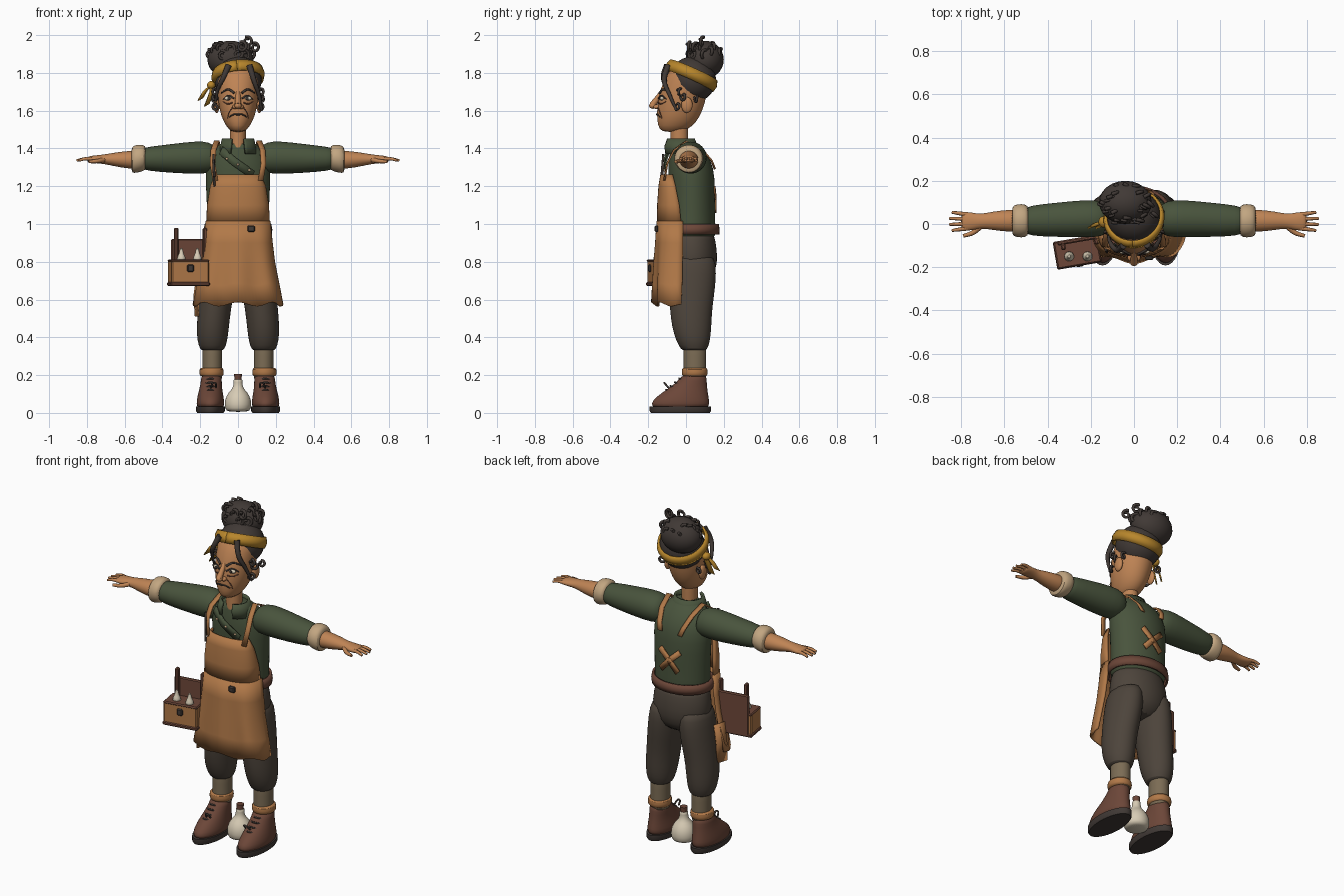
import bpy, bmesh, math, random
from mathutils import Matrix, Vector

random.seed(4)
if "Cube" in bpy.data.objects:
    bpy.data.objects.remove(bpy.data.objects["Cube"], do_unlink=True)


def material(name, *rgb):
    m = bpy.data.materials.new(name)
    m.use_nodes = True
    m.diffuse_color = (*rgb, 1)
    m.node_tree.nodes["Principled BSDF"].inputs["Base Color"].default_value = (*rgb, 1)
    return m


skin = material("skin", .52, .23, .09)
leather = material("tan leather", .44, .19, .065)
green = material("green cloth", .066, .088, .046)
trousers = material("brown cloth", .074, .058, .044)
hair = material("dark hair", .052, .041, .036)
brown = material("red brown leather", .15, .062, .04)
mustard = material("mustard cloth", .48, .24, .025)
cream = material("cream glass", .68, .6, .46)
taupe = material("taupe wool", .2, .15, .09)
beige = material("beige cuff", .54, .38, .22)


def finish(name, mesh, mat, mirror=False, sub=0, solid=0, smooth=True):
    """Make the object, shade it and add its modifiers."""
    ob = bpy.data.objects.new(name, mesh)
    bpy.context.scene.collection.objects.link(ob)
    mesh.materials.clear()
    mesh.materials.append(mat)
    if smooth:
        mesh.shade_smooth()
        mesh.set_sharp_from_angle(angle=math.radians(50))
    if mirror:
        ob.modifiers.new("Mirror", "MIRROR")
    if solid:
        mod = ob.modifiers.new("Solidify", "SOLIDIFY")
        mod.thickness, mod.offset = solid, 0
    if sub:
        mod = ob.modifiers.new("Subdivision", "SUBSURF")
        mod.levels = mod.render_levels = sub
    return ob


def from_bmesh(name, bm, mat, **opts):
    bmesh.ops.recalc_face_normals(bm, faces=bm.faces)
    mesh = bpy.data.meshes.new(name)
    bm.to_mesh(mesh)
    bm.free()
    return finish(name, mesh, mat, **opts)


def bridge(bm, rows, closed):
    for a, b in zip(rows, rows[1:]):
        for i in range(len(a) if closed else len(a) - 1):
            j = (i + 1) % len(a)
            bm.faces.new((a[i], a[j], b[j], b[i]))


def loft(name, rings, mat, along="z", n=24, sub=1, **opts):
    """Rings are (position, centre 1, centre 2, radius 1, radius 2)."""
    bm, rows = bmesh.new(), []
    for p, c, d, r, s in rings:
        row = []
        for i in range(n):
            a = math.tau * i / n
            u, v = c + r * math.cos(a), d + s * math.sin(a)
            row.append(bm.verts.new((u, v, p) if along == "z" else (p, u, v)))
        rows.append(row)
    bridge(bm, rows, True)
    bm.faces.new(rows[0])
    bm.faces.new(rows[-1])
    return from_bmesh(name, bm, mat, sub=sub, **opts)


def sheet(name, rows, mat, start, end, flat=1, wave=0, matrix=None, n=40, solid=.012):
    """Curved cloth; rows are (z, half width, centre y, depth), angle 0 is the front."""
    bm, grid = bmesh.new(), []
    for k, (z, w, cy, d) in enumerate(rows):
        line, t = [], k / (len(rows) - 1)
        for i in range(n + 1):
            a = start + (end - start) * i / n
            c = math.cos(a)
            ripple = wave * t * math.cos(a * 7)
            y = cy - (d + ripple) * math.copysign(abs(c) ** flat, c)
            line.append(bm.verts.new((w * math.sin(a), y, z + ripple * t)))
        grid.append(line)
    bridge(bm, grid, False)
    if matrix:
        bm.transform(matrix)
    return from_bmesh(name, bm, mat, solid=solid)


def ribbon(name, points, across, mat, solid=.008, **opts):
    bm, half = bmesh.new(), Vector(across) / 2
    rows = [[bm.verts.new(Vector(p) - half), bm.verts.new(Vector(p) + half)] for p in points]
    bridge(bm, rows, False)
    return from_bmesh(name, bm, mat, solid=solid, **opts)


def tubes(name, paths, radius, mat, tip=1, **opts):
    """Smooth round strands, tapering to tip times the radius."""
    curve = bpy.data.curves.new(name, "CURVE")
    curve.dimensions, curve.bevel_depth = "3D", radius
    curve.bevel_resolution, curve.resolution_u, curve.use_fill_caps = 2, 5, True
    for path in paths:
        sp = curve.splines.new("BEZIER")
        sp.bezier_points.add(len(path) - 1)
        for i, (bp, p) in enumerate(zip(sp.bezier_points, path)):
            bp.co, bp.radius = p, 1 + (tip - 1) * i / (len(path) - 1)
            bp.handle_left_type = bp.handle_right_type = "AUTO"
    temp = bpy.data.objects.new(name, curve)
    bpy.context.scene.collection.objects.link(temp)
    graph = bpy.context.evaluated_depsgraph_get()
    mesh = bpy.data.meshes.new_from_object(temp.evaluated_get(graph))
    bpy.data.objects.remove(temp, do_unlink=True)
    return finish(name, mesh, mat, **opts)


def ball(name, centre, radii, mat, **opts):
    bm = bmesh.new()
    bmesh.ops.create_uvsphere(bm, u_segments=24, v_segments=14, radius=1)
    bm.transform(Matrix.Translation(centre) @ Matrix.Diagonal((*radii, 1)))
    return from_bmesh(name, bm, mat, **opts)


def box(name, centre, size, mat, base=Matrix(), bevel=.006):
    bm = bmesh.new()
    bmesh.ops.create_cube(bm, size=1)
    bm.transform(Matrix.Diagonal((*size, 1)))
    bmesh.ops.bevel(bm, geom=bm.edges[:], offset=bevel, segments=1, affect="EDGES")
    bm.transform(base @ Matrix.Translation(centre))
    return from_bmesh(name, bm, mat, smooth=False)


# Head and neck
HEAD = [(1.485, 0, -.075, .035, .055), (1.52, 0, -.055, .065, .095), (1.57, 0, -.04, .09, .115),
        (1.64, 0, -.025, .105, .128), (1.72, 0, -.01, .11, .125), (1.8, 0, .01, .11, .11),
        (1.85, 0, .02, .07, .07)]
loft("head", HEAD, skin)
loft("neck", [(z, 0, -.035, .043, .047) for z in (1.36, 1.38, 1.45, 1.52, 1.56)], skin)


def on_face(x, z, lift=0):
    """Point on the front of the head."""
    for a, b in zip(HEAD, HEAD[1:]):
        if a[0] <= z <= b[0]:
            t = (z - a[0]) / (b[0] - a[0])
            cy, rx, ry = (a[i] + (b[i] - a[i]) * t for i in (2, 3, 4))
            return (x, cy - ry * math.sqrt(max(0, 1 - (x / rx) ** 2)) - lift, z)


ball("ears", (.113, .005, 1.63), (.016, .03, .042), skin, mirror=True)
tubes("nose", [[(0, -.125, 1.7), (0, -.155, 1.66), (0, -.177, 1.63)]], .012, skin, tip=1.5)
ball("nose_tip", (0, -.175, 1.626), (.019, .02, .016), skin)
ball("nostrils", (.016, -.155, 1.62), (.014, .018, .012), skin, mirror=True)
ball("eyes", on_face(.05, 1.665, -.006), (.023, .012, .011), cream, mirror=True)
ball("pupils", on_face(.048, 1.665, .004), (.008, .004, .009), hair, mirror=True)


def face_line(name, points, radius, mat, mirror=True):
    tubes(name, [[on_face(x, z) for x, z in points]], radius, mat, tip=.6, mirror=mirror)


face_line("eyebrows", [(.02, 1.693), (.05, 1.712), (.088, 1.695)], .007, hair)
face_line("upper_lids", [(.022, 1.665), (.05, 1.68), (.08, 1.66)], .005, hair)
face_line("eye_bags", [(.03, 1.642), (.055, 1.636), (.08, 1.648)], .004, brown)
face_line("cheek_folds", [(.03, 1.615), (.048, 1.59), (.055, 1.56)], .003, brown)
face_line("mouth", [(0, 1.58), (.025, 1.579), (.046, 1.566)], .005, hair)

# Hair, bun, curls and headband
ball("hair_cap", (0, .035, 1.765), (.126, .124, .122), hair)
ball("hair_bun", (-.04, .1, 1.87), (.122, .1, .1), hair)


def curl(x, y, z, r):
    phi = random.uniform(-.7, .7)
    pts = []
    for i in range(9):
        a, rr = 2 - i * .9, r * (1 - .06 * i)
        pts.append((x + rr * math.cos(a) * math.cos(phi),
                    y + rr * math.cos(a) * math.sin(phi) - .002 * i, z + rr * math.sin(a)))
    return pts


curls = [curl(.05, .09, 1.966, .026), (curl(.09, .05, 1.935, .024)), curl(.02, .02, 1.94, .026)]
for i in range(16):
    a, b = math.tau * i / 16, random.uniform(.2, .9)
    curls.append(curl(-.04 + .115 * math.cos(a) * math.cos(b), .1 + .09 * math.sin(a) * math.cos(b),
                      1.87 + .09 * math.sin(b), .025))
tubes("bun_curls", curls, .009, hair, tip=.7)
tubes("ear_curls", [curl(.12, y, z, .018) for y, z in ((-.03, 1.7), (-.01, 1.67), (.06, 1.66), (-.04, 1.62))],
      .007, hair, mirror=True)
tubes("left_lock", [[(.06, -.095, 1.84), (.085, -.115, 1.76), (.112, -.085, 1.68), (.125, -.05, 1.6)]], .017, hair, tip=.4)
tubes("right_lock", [[(-.05, -.1, 1.84), (-.08, -.12, 1.77), (-.108, -.09, 1.71), (-.118, -.06, 1.65)]], .017, hair, tip=.4)
tilt = Matrix.Translation((0, .028, 1.785)) @ Matrix.Rotation(-.1, 4, "Y") @ Matrix.Rotation(-.42, 4, "X")
sheet("headband", [(-.03, .128, 0, .135), (0, .136, 0, .142), (.03, .128, 0, .132)],
      mustard, 0, math.tau, matrix=tilt)
ball("headband_knot", (-.142, .01, 1.735), (.022, .026, .022), mustard)
for x, z in ((-.2, 1.66), (-.165, 1.63)):
    ribbon("headband_tail", [(-.14, .01, 1.735), (x + .03, .0, 1.71), (x, -.01, z)], (.025, .02, .015), mustard)

# Shirt, collar and sleeves
loft("shirt", [(.92, 0, .03, .162, .128), (.95, 0, .03, .165, .128), (1.1, 0, .033, .165, .12),
               (1.25, 0, .03, .175, .125), (1.34, 0, .02, .17, .115), (1.41, 0, 0, .12, .08),
               (1.44, 0, -.02, .07, .06)], green)
sheet("collar", [(1.37, .1, -.02, .09), (1.41, .088, -.03, .085), (1.45, .078, -.03, .07)],
      green, .4, math.tau - .4, solid=.014)
ribbon("shirt_flap", [(-.09, -.093, 1.39), (-.02, -.113, 1.33), (.08, -.106, 1.26)], (.02, 0, .04), green)
for i in range(3):
    ball("shirt_button", (-.06 + .06 * i, -.115, 1.345 - .03 * i), (.007, .006, .007), beige)
loft("sleeves", [(.11, .02, 1.345, .06, .06), (.15, .025, 1.352, .084, .083), (.22, .025, 1.352, .088, .088),
                 (.35, .02, 1.347, .08, .077), (.48, .015, 1.345, .072, .064), (.53, .015, 1.345, .05, .05)],
     green, along="x", mirror=True)
loft("cuffs", [(.485, .015, 1.35, .06, .06), (.5, .015, 1.35, .078, .07), (.54, .015, 1.345, .078, .076),
               (.56, .015, 1.34, .07, .07), (.565, .015, 1.34, .05, .05)], beige, along="x", mirror=True)

# Forearms and hands
loft("forearms", [(.5, .015, 1.34, .052, .05), (.58, .015, 1.34, .052, .048), (.66, .015, 1.342, .042, .035),
                  (.71, .013, 1.343, .032, .025), (.75, .012, 1.343, .042, .021), (.785, .012, 1.342, .043, .018),
                  (.8, .012, 1.342, .036, .012)], skin, along="x", mirror=True)
tubes("fingers", [[(.77, .012 + .021 * f, 1.343), (.81, .012 + .025 * f, 1.345),
                   (.86 - .012 * abs(f), .012 + .028 * f, 1.336)] for f in (-1.5, -.5, .5, 1.5)],
      .011, skin, tip=.6, mirror=True)
tubes("thumbs", [[(.71, -.01, 1.34), (.745, -.04, 1.333), (.79, -.055, 1.33)]], .014, skin, tip=.6, mirror=True)

# Trousers, belt, socks and boots
loft("trouser_hips", [(.97, 0, .03, .15, .115), (.92, 0, .03, .16, .125), (.84, 0, .035, .178, .133),
                      (.75, 0, .033, .165, .13), (.68, 0, .03, .11, .08)], trousers)
loft("trouser_legs", [(.84, .09, .035, .07, .1), (.8, .095, .035, .085, .126), (.68, .105, .032, .092, .127),
                      (.55, .125, .026, .088, .112), (.45, .134, .03, .086, .105), (.38, .136, .038, .08, .09),
                      (.335, .136, .043, .065, .07), (.33, .136, .043, .05, .055)], trousers, mirror=True)
sheet("belt", [(.945, .172, .03, .14), (.97, .176, .03, .142), (1, .17, .03, .138)], brown, 0, math.tau)
box("belt_buckle", (.07, -.157, .975), (.04, .02, .035), hair)
loft("socks", [(z, .136, .047, .052, .06) for z in (.17, .19, .26, .34, .36)], taupe, mirror=True)
loft("boot_cuffs", [(.19, .14, .046, .055, .06), (.2, .14, .046, .066, .07), (.235, .14, .046, .065, .069),
                    (.24, .14, .046, .053, .059)], leather, mirror=True)
loft("boots", [(.02, .146, -.03, .07, .15), (.05, .146, -.03, .075, .157), (.085, .146, -.02, .07, .14),
               (.13, .144, .01, .06, .103), (.17, .141, .035, .055, .075), (.21, .14, .046, .055, .062)],
     brown, mirror=True)
loft("boot_soles", [(0, .146, -.03, .07, .156), (.01, .146, -.03, .076, .162), (.035, .146, -.03, .076, .162)],
     hair, n=32, sub=0, mirror=True)
laces = []
for k in range(4):
    y, z = -.105 + .023 * k, .118 + .02 * k
    laces.append([(.115, y + .02, z - .005), (.145, y, z + .004), (.175, y + .02, z - .005)])
laces.append([(.145, -.09, .13), (.125, -.115, .16), (.115, -.095, .135)])
tubes("boot_laces", laces, .005, hair, mirror=True)

# Apron with its straps and back patch
sheet("apron_bib", [(1.26, .115, -.07, .06), (1.2, .142, -.055, .085), (1.1, .158, -.035, .112),
                    (1, .163, -.025, .122)], leather, -math.pi / 2, math.pi / 2, flat=.6)
sheet("apron_skirt", [(1.015, .166, -.015, .135), (.9, .178, -.015, .14), (.8, .19, -.018, .142),
                      (.68, .214, -.02, .145), (.575, .234, -.025, .143)],
      leather, -math.pi / 2, math.pi / 2, flat=.6, wave=.011)
ribbon("apron_straps", [(.12, -.115, 1.23), (.135, -.1, 1.32), (.13, -.065, 1.39), (.113, 0, 1.437),
                        (.1, .085, 1.395), (.08, .136, 1.335), (.065, .153, 1.29)], (.028, .004, 0), leather, mirror=True)
for s in (-1, 1):
    ribbon("back_patch", [(-.065 * s, .152, 1.19), (0, .158, 1.13), (.055 * s, .157, 1.07)], (.022, 0, .024 * s), leather)
ribbon("apron_side_drape", [(-.205, -.02, .74), (-.222, -.02, .62), (-.215, -.03, .51)], (.02, .07, 0), leather)
tubes("bib_tools", [[(-.125, -.13, z), (-.13, -.12, z + .12)] for z in (1.2, 1.25)], .006, hair)

# Tool case hanging at the right hip
case = Matrix.Translation((-.262, -.13, 0)) @ Matrix.Rotation(.17, 4, "Z")
box("case_tray", (0, 0, .745), (.2, .12, .13), leather, case)
box("case_base", (0, 0, .682), (.21, .13, .022), brown, case)
box("case_back", (.01, .055, .8), (.19, .02, .24), brown, case)
box("case_rim", (0, 0, .805), (.205, .126, .014), brown, case)
for x in (-.06, .095):
    box("case_post", (x, .035, .885), (.022, .03, .19), brown, case)
box("case_latch", (0, -.062, .765), (.035, .014, .04), hair, case)
for x in (-.3, -.215):
    loft("small_flask", [(.8, x, -.15, .025, .025), (.825, x, -.15, .024, .024), (.845, x, -.15, .01, .01),
                         (.875, x, -.15, .009, .009)], cream, n=12)

# Bottle between the feet
loft("bottle", [(.005, 0, .02, .055, .055), (.02, 0, .02, .07, .07), (.07, 0, .02, .072, .072),
                (.11, 0, .02, .05, .05), (.13, 0, .02, .026, .026), (.165, 0, .02, .022, .022),
                (.18, 0, .02, .027, .027)], cream)
loft("bottle_cork", [(.17, 0, .02, .018, .018), (.205, 0, .02, .021, .021)], brown, sub=0)
